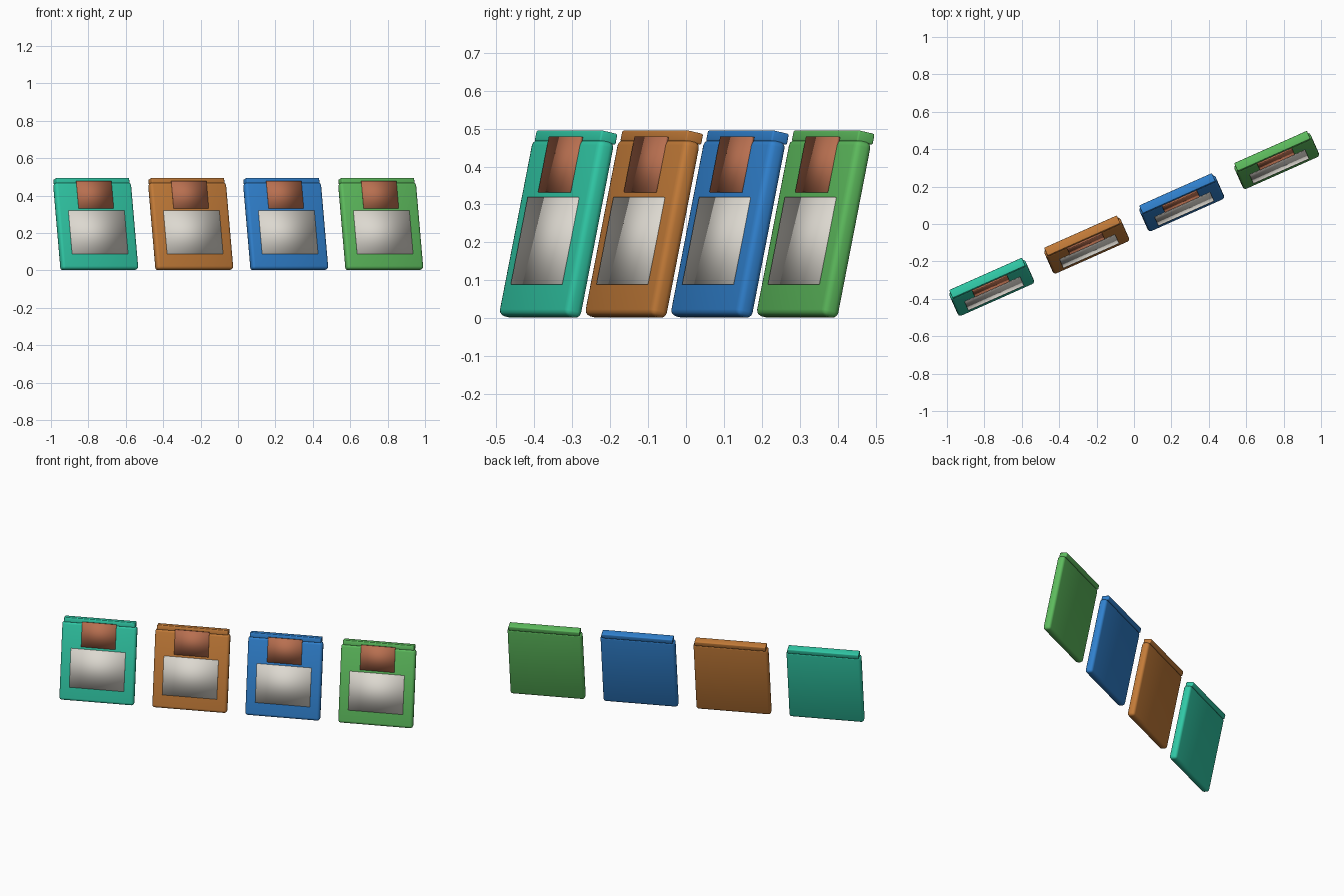
import bpy
import math
from mathutils import Matrix, Vector

if "Cube" in bpy.data.objects:
    bpy.data.objects.remove(bpy.data.objects["Cube"])


def make_material(name, rgb):
    mat = bpy.data.materials.new(name)
    mat.use_nodes = True
    colour = (*rgb, 1.0)
    mat.diffuse_color = colour
    mat.node_tree.nodes["Principled BSDF"].inputs["Base Color"].default_value = colour
    return mat


label_mat = make_material("pale_grey", (0.72, 0.69, 0.63))
shutter_mat = make_material("copper", (0.48, 0.16, 0.08))

LEAN, YAW = math.radians(-12), math.radians(24)
WIDTH, DEPTH, HEIGHT = 0.446, 0.048, 0.475
PITCH = 0.556
FRONT = -DEPTH / 2


def box(name, mat, frame, centre, size, bevel=0.0):
    """Box placed in a leaning cartridge frame, with optional rounded edges."""
    bpy.ops.mesh.primitive_cube_add(size=1)
    obj = bpy.context.object
    obj.name = name
    obj.data.transform(Matrix.Translation(centre) @ Matrix.Diagonal((*size, 1)))
    obj.matrix_world = frame
    obj.data.materials.append(mat)
    if bevel:
        mod = obj.modifiers.new("rounded_edges", "BEVEL")
        mod.width = bevel
        mod.segments = 3
        mod.limit_method = "NONE"
    bpy.ops.object.shade_smooth()
    return obj


def cartridge(prefix, mat, frame):
    # Rounded slab body and the ridge along its top
    box(prefix + "_body", mat, frame, (0, 0, HEIGHT / 2), (WIDTH, DEPTH, HEIGHT), 0.016)
    box(prefix + "_top_ridge", mat, frame, (0, 0.005, HEIGHT + 0.01),
        (0.426, 0.048, 0.03), 0.005)
    # Thin plates on the front face
    box(prefix + "_label", label_mat, frame, (0, FRONT, 0.2), (0.326, 0.008, 0.235))
    box(prefix + "_shutter", shutter_mat, frame, (0, FRONT, 0.406), (0.204, 0.008, 0.15))


colours = [
    ("teal", (0.03, 0.58, 0.38)),
    ("orange", (0.55, 0.2, 0.04)),
    ("blue", (0.03, 0.22, 0.62)),
    ("green", (0.11, 0.5, 0.11)),
]

# Four cartridges in a turned row, each leaning back
lean = Matrix.Rotation(LEAN, 4, "X")
turn = Matrix.Rotation(YAW, 4, "Z")
for i, (name, rgb) in enumerate(colours):
    base = Vector(((i - 1.5) * PITCH, -0.052, 0.003))
    frame = turn @ Matrix.Translation(base) @ lean
    cartridge(name, make_material(name, rgb), frame)
